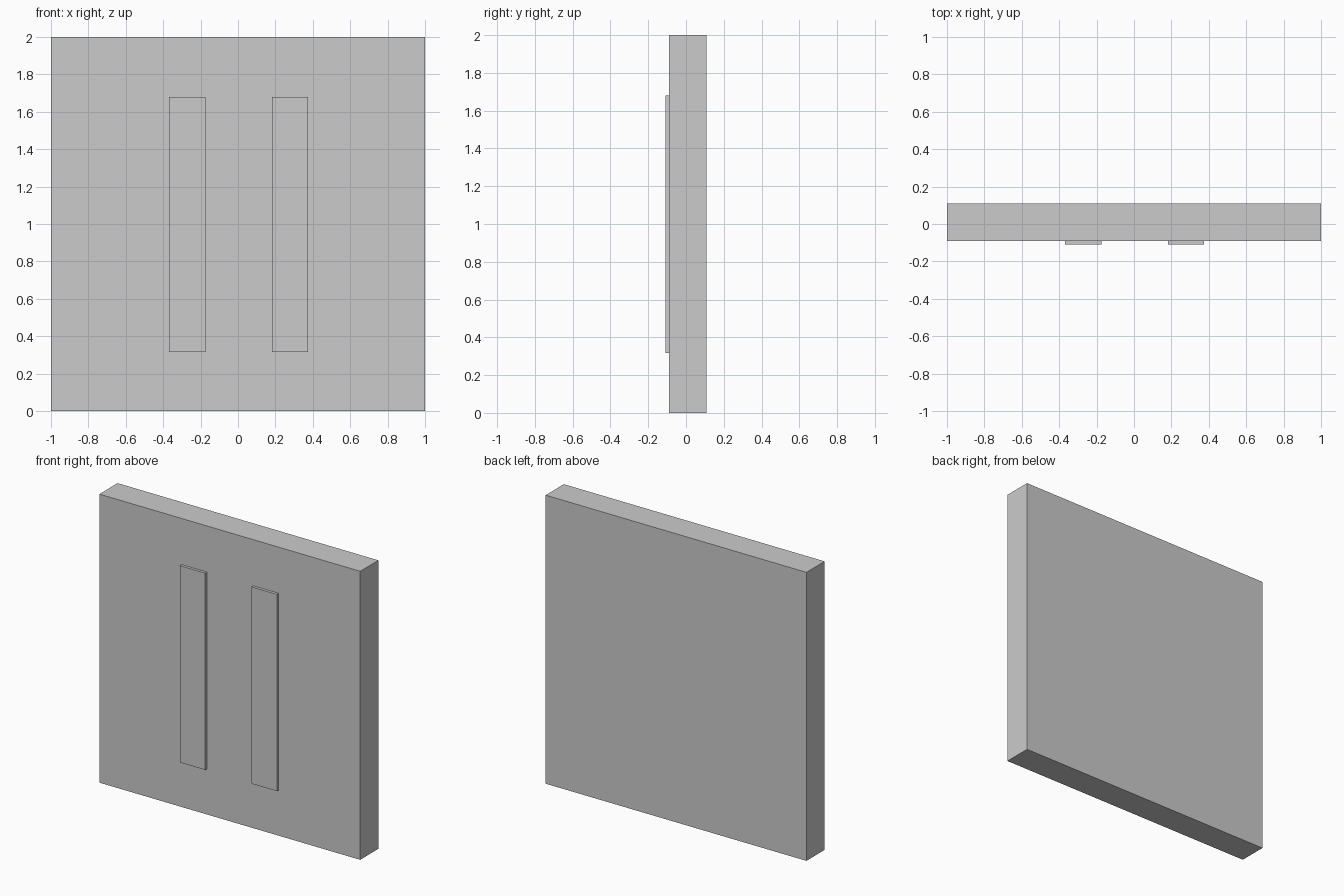
import bpy

if "Cube" in bpy.data.objects:
    bpy.data.objects.remove(bpy.data.objects["Cube"])


def box(name, x0, x1, y0, y1, z0, z1):
    bpy.ops.mesh.primitive_cube_add(size=1, location=((x0 + x1) / 2, (y0 + y1) / 2, (z0 + z1) / 2))
    obj = bpy.context.object
    obj.name = name
    obj.scale = (x1 - x0, y1 - y0, z1 - z0)
    bpy.ops.object.transform_apply(location=False, rotation=False, scale=True)
    return obj


# Square slab
box("panel", -1, 1, -0.09, 0.109, 0, 2)

# Two raised vertical strips on the front, slightly sunk into the slab
for name, x0, x1 in (("left_strip", -0.37, -0.175), ("right_strip", 0.181, 0.374)):
    box(name, x0, x1, -0.109, -0.085, 0.316, 1.68)
